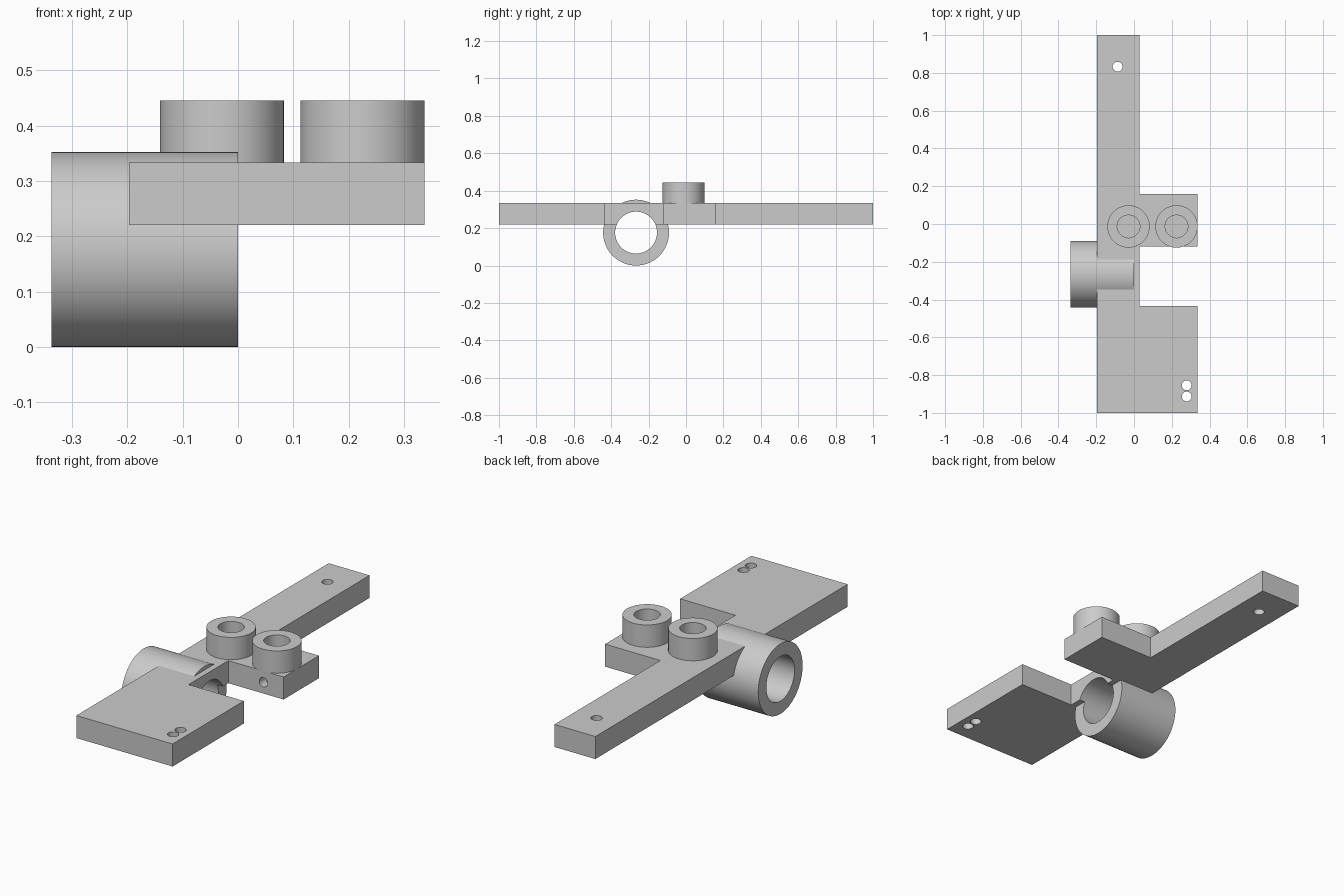
import bpy, bmesh, math
from mathutils import Matrix, Vector

if "Cube" in bpy.data.objects:
    bpy.data.objects.remove(bpy.data.objects["Cube"], do_unlink=True)

SEG = 64
BOTTOM, TOP = 0.22, 0.333
TUBE_R, BORE_R = 0.176, 0.112
TUBE_Y, TUBE_LEFT = -0.267, -0.337
BOSS_R, BOSS_HOLE, BOSS_Y, BOSS_TOP = 0.112, 0.06, -0.013, 0.445
BOSS_X = {"right_boss": -0.029, "left_boss": 0.225}
PIN_R = 0.026

grey = bpy.data.materials.new("plain grey")
grey.use_nodes = True
colour = (0.6, 0.6, 0.6, 1)
grey.diffuse_color = colour
grey.node_tree.nodes["Principled BSDF"].inputs["Base Color"].default_value = colour


def finish(name, bm):
    bmesh.ops.recalc_face_normals(bm, faces=bm.faces)
    mesh = bpy.data.meshes.new(name)
    bm.to_mesh(mesh)
    bm.free()
    mesh.materials.append(grey)
    obj = bpy.data.objects.new(name, mesh)
    bpy.context.collection.objects.link(obj)
    return obj


def activate(obj):
    bpy.ops.object.select_all(action='DESELECT')
    obj.select_set(True)
    bpy.context.view_layer.objects.active = obj


def placement(start, end):
    """Matrix that carries +z at the origin onto the line from start to end."""
    start, end = Vector(start), Vector(end)
    turn = Vector((0, 0, 1)).rotation_difference(end - start)
    return Matrix.Translation(start) @ turn.to_matrix().to_4x4(), (end - start).length


def ring(name, start, end, outer, inner):
    matrix, length = placement(start, end)
    bm = bmesh.new()
    corners = [(inner, 0), (outer, 0), (outer, length), (inner, length)]
    verts = [bm.verts.new((r, 0, z)) for r, z in corners]
    edges = [bm.edges.new((verts[i], verts[i - 1])) for i in range(4)]
    bmesh.ops.spin(bm, geom=verts + edges, cent=(0, 0, 0), axis=(0, 0, 1),
                   angle=math.tau, steps=SEG, use_duplicate=False)
    bmesh.ops.remove_doubles(bm, verts=bm.verts, dist=1e-5)
    bm.transform(matrix)
    return finish(name, bm)


def drill(target, start, end, radius):
    """Cut a round hole from start to end."""
    matrix, length = placement(start, end)
    bm = bmesh.new()
    bmesh.ops.create_cone(bm, cap_ends=True, segments=SEG, radius1=radius, radius2=radius,
                          depth=length, matrix=matrix @ Matrix.Translation((0, 0, length / 2)))
    cutter = finish("cutter", bm)
    cutter.hide_render = True
    mod = target.modifiers.new("hole", 'BOOLEAN')
    mod.operation, mod.solver, mod.object = 'DIFFERENCE', 'EXACT', cutter
    activate(target)
    bpy.ops.object.modifier_apply(modifier=mod.name)
    bpy.data.objects.remove(cutter, do_unlink=True)


# Flat plate: long arm with a wide end and a side tab
outline = [(-0.197, -1), (0.337, -1), (0.337, -0.435), (0.03, -0.435), (0.03, -0.12),
           (0.337, -0.12), (0.337, 0.16), (0.03, 0.16), (0.03, 1), (-0.197, 1)]
bm = bmesh.new()
base = bm.faces.new([bm.verts.new((x, y, BOTTOM)) for x, y in outline])
raised = bmesh.ops.extrude_face_region(bm, geom=[base])["geom"]
bmesh.ops.translate(bm, vec=(0, 0, TOP - BOTTOM),
                    verts=[v for v in raised if isinstance(v, bmesh.types.BMVert)])
plate = finish("mounting_plate", bm)

# Seat for the tube, and its bore carried on through the plate edge
drill(plate, (-0.4, TUBE_Y, TUBE_R), (0, TUBE_Y, TUBE_R), TUBE_R)
drill(plate, (-0.05, TUBE_Y, TUBE_R), (0.1, TUBE_Y, TUBE_R), BORE_R)

# Small pin holes through the plate
for x, y in [(-0.087, 0.833), (0.279, -0.854), (0.279, -0.913)]:
    drill(plate, (x, y, 0.1), (x, y, 0.5), PIN_R)

# Blind sockets below the bosses, and a set-screw hole in the tab
for x in BOSS_X.values():
    drill(plate, (x, BOSS_Y, 0.25), (x, BOSS_Y, 0.5), BOSS_HOLE)
middle = (BOTTOM + TOP) / 2
drill(plate, (0.225, -0.2, middle), (0.225, BOSS_Y, middle), 0.023)

# Cross tube and the two raised bosses
parts = [plate, ring("cross_tube", (TUBE_LEFT, TUBE_Y, TUBE_R), (0, TUBE_Y, TUBE_R),
                     TUBE_R, BORE_R)]
for name, x in BOSS_X.items():
    parts.append(ring(name, (x, BOSS_Y, TOP), (x, BOSS_Y, BOSS_TOP), BOSS_R, BOSS_HOLE))

for obj in parts:
    activate(obj)
    bpy.ops.object.shade_smooth_by_angle(angle=math.radians(30))
